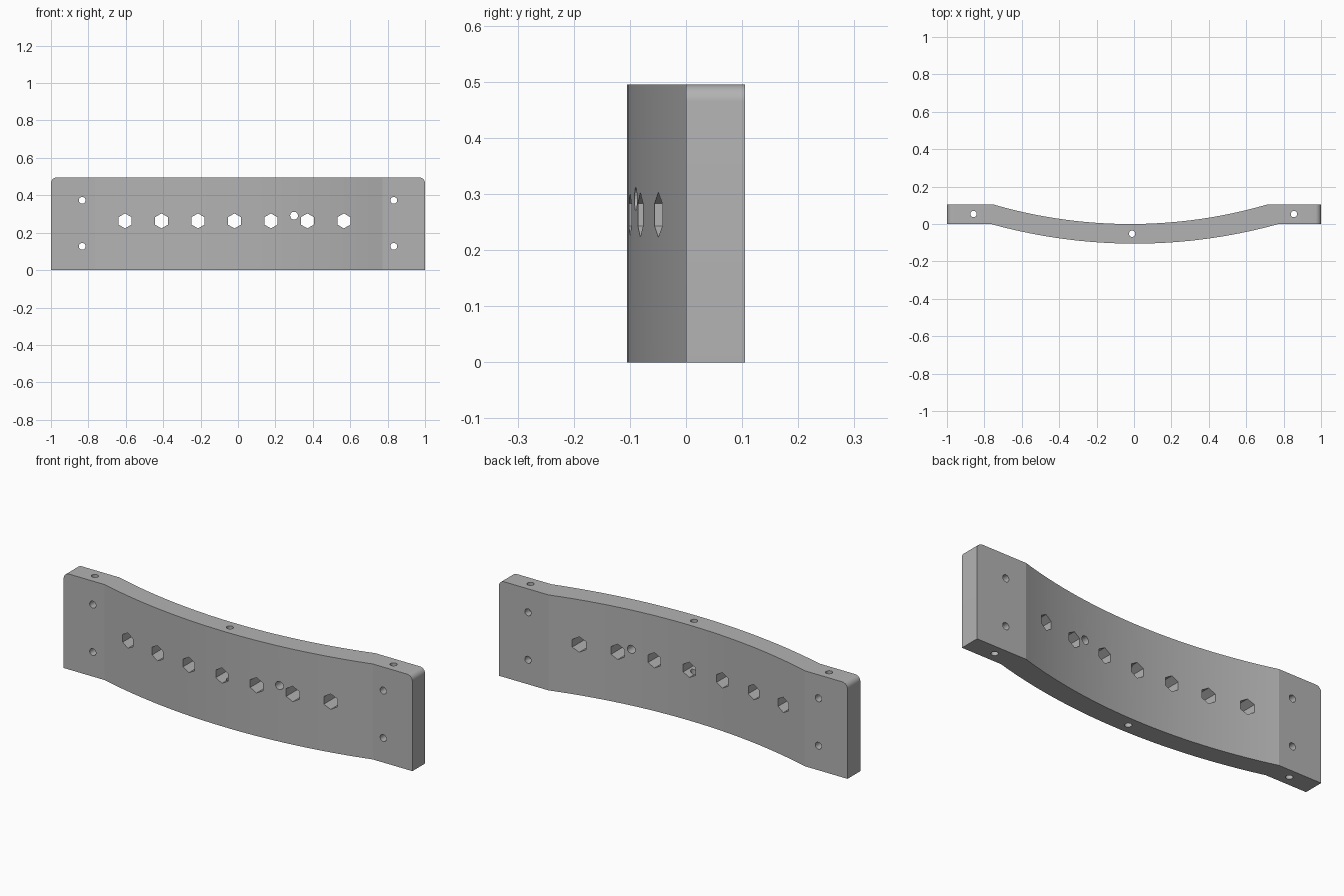
import bpy, bmesh, math
from mathutils import Matrix, Vector

default = bpy.data.objects.get("Cube")
if default:
    bpy.data.objects.remove(default, do_unlink=True)

HEIGHT, DEPTH, CORNER = 0.495, 0.105, 0.03
ARC_STEPS = 36

grey = bpy.data.materials.new("plain grey")
grey.use_nodes = True
colour = (0.45, 0.45, 0.45, 1)
grey.diffuse_color = colour
grey.node_tree.nodes["Principled BSDF"].inputs["Base Color"].default_value = colour


def arc(x0, x1, y_end, sag):
    """Points of a shallow circular arc dipping by sag between two ends."""
    half = (x1 - x0) / 2
    radius = (half * half + sag * sag) / (2 * sag)
    sweep = math.asin(half / radius)
    mid, centre_y = (x0 + x1) / 2, y_end - sag + radius
    angles = [sweep * (2 * i / ARC_STEPS - 1) for i in range(ARC_STEPS + 1)]
    return [(mid + radius * math.sin(a), centre_y - radius * math.cos(a)) for a in angles]


def link(name, bm):
    mesh = bpy.data.meshes.new(name)
    bm.to_mesh(mesh)
    bm.free()
    obj = bpy.data.objects.new(name, mesh)
    bpy.context.collection.objects.link(obj)
    return obj


# Curved plate with flat mounting ends
front = [(-1, 0)] + arc(-0.765, 0.773, 0, DEPTH) + [(1, 0)]
back = [(1, DEPTH)] + arc(-0.754, 0.715, DEPTH, DEPTH)[::-1] + [(-1, DEPTH)]
bm = bmesh.new()
base = bm.faces.new([bm.verts.new((x, y, 0)) for x, y in front + back])
top = bmesh.ops.extrude_face_region(bm, geom=[base])["geom"]
bmesh.ops.translate(bm, vec=(0, 0, HEIGHT), verts=[v for v in top if isinstance(v, bmesh.types.BMVert)])
bmesh.ops.recalc_face_normals(bm, faces=bm.faces)

# Rounded upper corners
corners = [e for e in bm.edges
           if all(abs(v.co.x) > 0.999 and v.co.z > HEIGHT - 0.001 for v in e.verts)]
bmesh.ops.bevel(bm, geom=corners, offset=CORNER, segments=8, profile=0.5, affect='EDGES')
plate = link("curved_plate", bm)
plate.data.materials.append(grey)


# Through holes
def drill(name, place, radius, sides, along_y=True):
    bm = bmesh.new()
    bmesh.ops.create_cone(bm, cap_ends=True, segments=sides, radius1=radius, radius2=radius, depth=2)
    turn = Matrix.Rotation(math.pi / 2, 4, 'X') if along_y else Matrix()
    bm.transform(Matrix.Translation(Vector(place)) @ turn)
    cutter = link(name, bm)
    cutter.data.materials.append(grey)
    cutter.hide_render = True
    cut = plate.modifiers.new(name, 'BOOLEAN')
    cut.operation, cut.solver, cut.object = 'DIFFERENCE', 'EXACT', cutter
    return cutter


cutters = [drill("hex_hole", (-0.604 + 0.195 * i, 0, 0.263), 0.04, 6) for i in range(7)]
cutters.append(drill("sensor_hole", (0.3, 0, 0.291), 0.021, 24))
for x in (-0.833, 0.833):
    for z in (0.127, 0.373):
        cutters.append(drill("mounting_hole", (x, 0, z), 0.018, 24))
for x, y in ((-0.858, 0.053), (-0.01, -0.052), (0.855, 0.053)):
    cutters.append(drill("vertical_hole", (x, y, 0.25), 0.017, 24, along_y=False))

# Apply the cuts and remove the drills
graph = bpy.context.evaluated_depsgraph_get()
mesh = bpy.data.meshes.new_from_object(plate.evaluated_get(graph))
plate.modifiers.clear()
plate.data = mesh
for cutter in cutters:
    bpy.data.objects.remove(cutter, do_unlink=True)

bpy.ops.object.select_all(action='DESELECT')
plate.select_set(True)
bpy.context.view_layer.objects.active = plate
bpy.ops.object.shade_smooth_by_angle(angle=math.radians(13))
